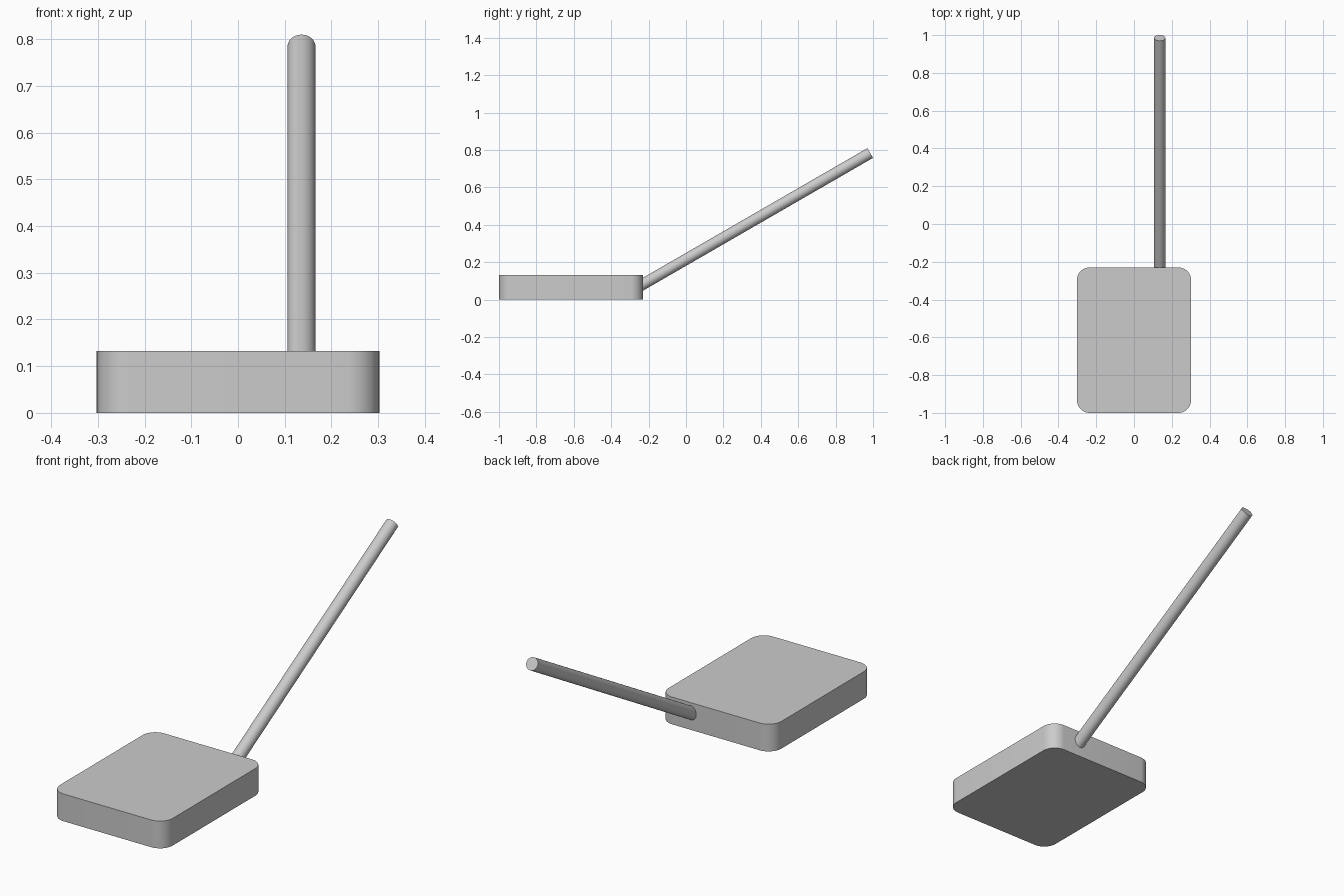
import bpy
import math
from mathutils import Vector

cube = bpy.data.objects.get("Cube")
if cube:
    bpy.data.objects.remove(cube, do_unlink=True)

grey = bpy.data.materials.new("light grey")
grey.use_nodes = True
colour = (0.6, 0.6, 0.6, 1)
grey.diffuse_color = colour
grey.node_tree.nodes["Principled BSDF"].inputs["Base Color"].default_value = colour


def finish(obj, name):
    obj.name = name
    obj.data.materials.append(grey)
    bpy.ops.object.shade_smooth_by_angle(angle=math.radians(30))


# Head: a flat block with rounded upright corners
width, length, height, corner = 0.605, 0.77, 0.132, 0.068
back = -1 + length
bpy.ops.mesh.primitive_cube_add(size=1, location=(0, -1 + length / 2, height / 2))
head = bpy.context.object
head.scale = (width, length, height)
bpy.ops.object.transform_apply(location=False, rotation=False, scale=True)
weights = head.data.attributes.new("bevel_weight_edge", "FLOAT", "EDGE")
for edge in head.data.edges:
    a, b = (head.data.vertices[i].co for i in edge.vertices)
    weights.data[edge.index].value = 1.0 if abs(a.z - b.z) > 0.01 else 0.0
bevel = head.modifiers.new("rounded corners", "BEVEL")
bevel.limit_method = "WEIGHT"
bevel.width = corner
bevel.segments = 10
bpy.ops.object.modifier_apply(modifier=bevel.name)
finish(head, "head")

# Handle: a round rod rising backwards, its foot sunk into the head
tip = Vector((0.136, 0.985, 0.784))
direction = Vector((0, math.cos(math.radians(30)), math.sin(math.radians(30))))
foot = tip - direction * ((tip.y - back + 0.03) / direction.y)
bpy.ops.mesh.primitive_cylinder_add(
    vertices=48, radius=0.03, depth=(tip - foot).length,
    location=(tip + foot) / 2, rotation=(math.radians(-60), 0, 0))
finish(bpy.context.object, "handle")
